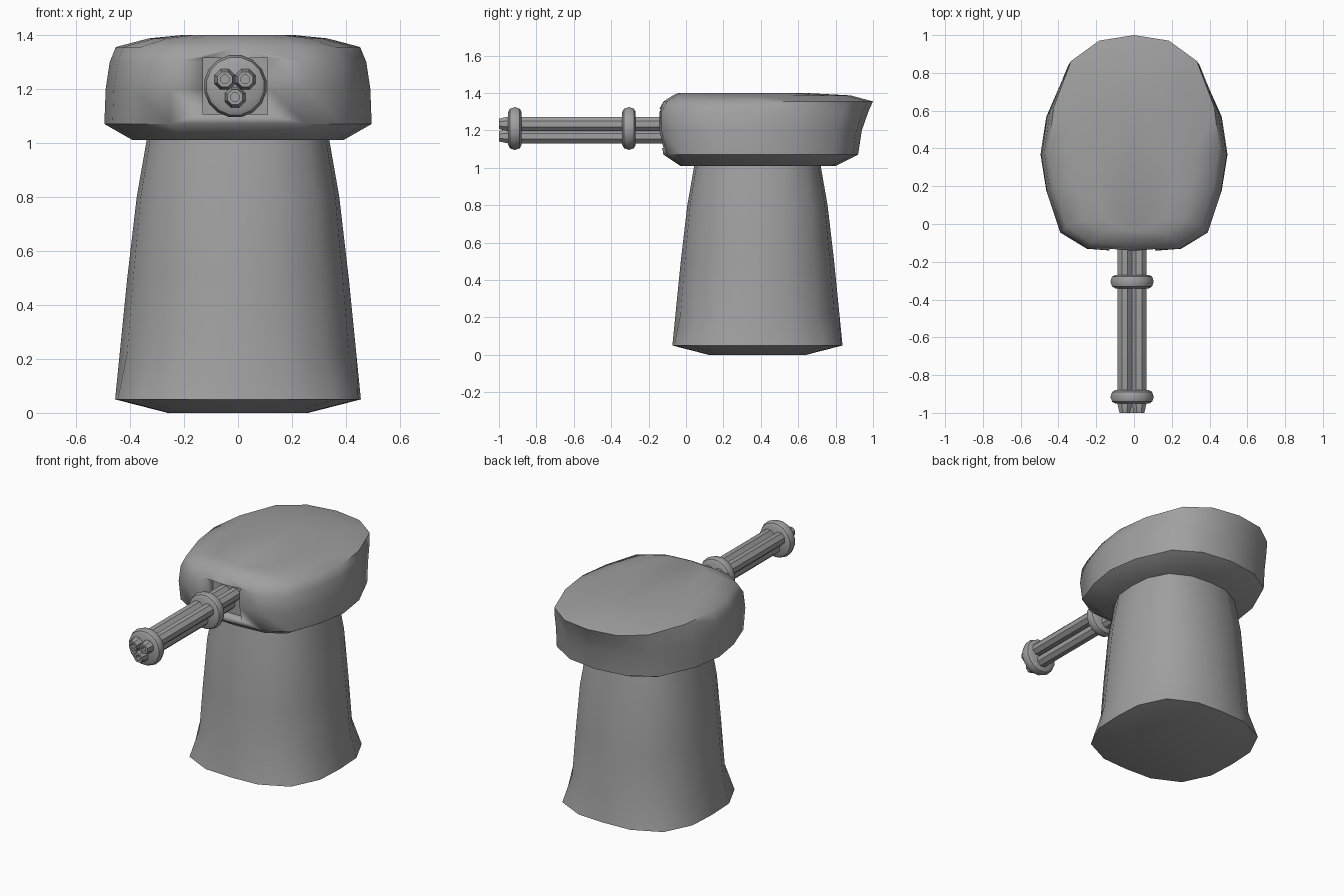
import bpy, bmesh, math

cube = bpy.data.objects.get("Cube")
if cube:
    bpy.data.objects.remove(cube)

grey = bpy.data.materials.new("mid grey")
grey.use_nodes = True
colour = (0.35, 0.35, 0.35, 1)
grey.diffuse_color = colour
grey.node_tree.nodes["Principled BSDF"].inputs["Base Color"].default_value = colour


def loft(name, loops, sharp=40):
    """Skin a stack of equal-length point loops and cap both ends."""
    bm = bmesh.new()
    rings = [[bm.verts.new(p) for p in loop] for loop in loops]
    n = len(rings[0])
    for a, b in zip(rings, rings[1:]):
        for i in range(n):
            j = (i + 1) % n
            bm.faces.new((a[i], a[j], b[j], b[i]))
    bm.faces.new(rings[0][::-1])
    bm.faces.new(rings[-1])
    bmesh.ops.recalc_face_normals(bm, faces=bm.faces)
    mesh = bpy.data.meshes.new(name)
    bm.to_mesh(mesh)
    bm.free()
    mesh.materials.append(grey)
    ob = bpy.data.objects.new(name, mesh)
    bpy.context.collection.objects.link(ob)
    bpy.ops.object.select_all(action='DESELECT')
    ob.select_set(True)
    bpy.context.view_layer.objects.active = ob
    bpy.ops.object.shade_smooth_by_angle(angle=math.radians(sharp))
    return ob


def lathe_y(name, x, z, profile, sides):
    """Turn a (radius, y) profile around an axis running along y."""
    turn = [2 * math.pi * (i + 0.5) / sides for i in range(sides)]
    return loft(name, [[(x + r * math.cos(t), y, z + r * math.sin(t)) for t in turn]
                       for r, y in profile])


# Pedestal: round column whose foot and neck swell towards the diagonals
PEDESTAL = [(0.0, 0.26, 0.10), (0.05, 0.455, 0.12), (0.22, 0.438, 0.03),
            (0.5, 0.41, 0.05), (0.8, 0.375, 0.08), (1.04, 0.333, 0.09)]
angles = [2 * math.pi * i / 16 for i in range(16)]
loft("pedestal", [[(r * (1 + k * math.sin(2 * t) ** 2) * math.cos(t),
                    0.382 + r * (1 + k * math.sin(2 * t) ** 2) * math.sin(t), z)
                   for t in angles] for z, r, k in PEDESTAL])

# Turret head: egg-shaped outline scaled per level (z, half width, front y, back y)
OUTLINE = [(0, 1), (0.2, 0.97), (0.36, 0.86), (0.46, 0.61), (0.49, 0.39),
           (0.46, 0.18), (0.39, -0.04), (0.25, -0.13), (0, -0.15)]
OUTLINE += [(-x, y) for x, y in OUTLINE[-2:0:-1]]
LEVELS = [(1.01, 0.39, -0.03, 0.80), (1.07, 0.495, -0.12, 0.92),
          (1.2, 0.49, -0.15, 0.94), (1.30, 0.475, -0.15, 0.975),
          (1.355, 0.452, -0.12, 1.0), (1.387, 0.33, -0.07, 0.88),
          (1.4, 0.2, -0.04, 0.64)]
head = loft("turret_head", [[(x / 0.49 * hw, y0 + (y + 0.15) / 1.15 * (y1 - y0), z)
                             for x, y in OUTLINE] for z, hw, y0, y1 in LEVELS], 50)

# Recess in the front of the head where the barrels enter
cutter = loft("recess_cutter", [[(-0.01 + sx * 0.12, y, 1.21 + sz * 0.105)
                                 for sx, sz in ((-1, -1), (1, -1), (1, 1), (-1, 1))]
                                for y in (-0.3, -0.07)])
cutter.hide_render = True
cutter.hide_set(True)
cut = head.modifiers.new("recess", 'BOOLEAN')
cut.operation = 'DIFFERENCE'
cut.object = cutter
bpy.context.view_layer.objects.active = head
bpy.ops.object.modifier_apply(modifier=cut.name)
bpy.data.objects.remove(cutter)

# Three hollow barrels with tapered muzzles
for name, x, z in (("right", -0.049, 1.235), ("left", 0.027, 1.235), ("lower", -0.011, 1.169)):
    lathe_y(name + "_barrel", x, z, [(0.041, 0.0), (0.041, -0.955), (0.03, -1.0),
                                     (0.017, -1.0), (0.017, -0.96)], 8)

# Two round collars clamping the barrels together
for name, y in (("front_collar", -0.915), ("rear_collar", -0.305)):
    lathe_y(name, -0.01, 1.21, [(0.09, y - 0.036), (0.108, y - 0.026), (0.117, y),
                                (0.108, y + 0.026), (0.09, y + 0.036)], 16)
